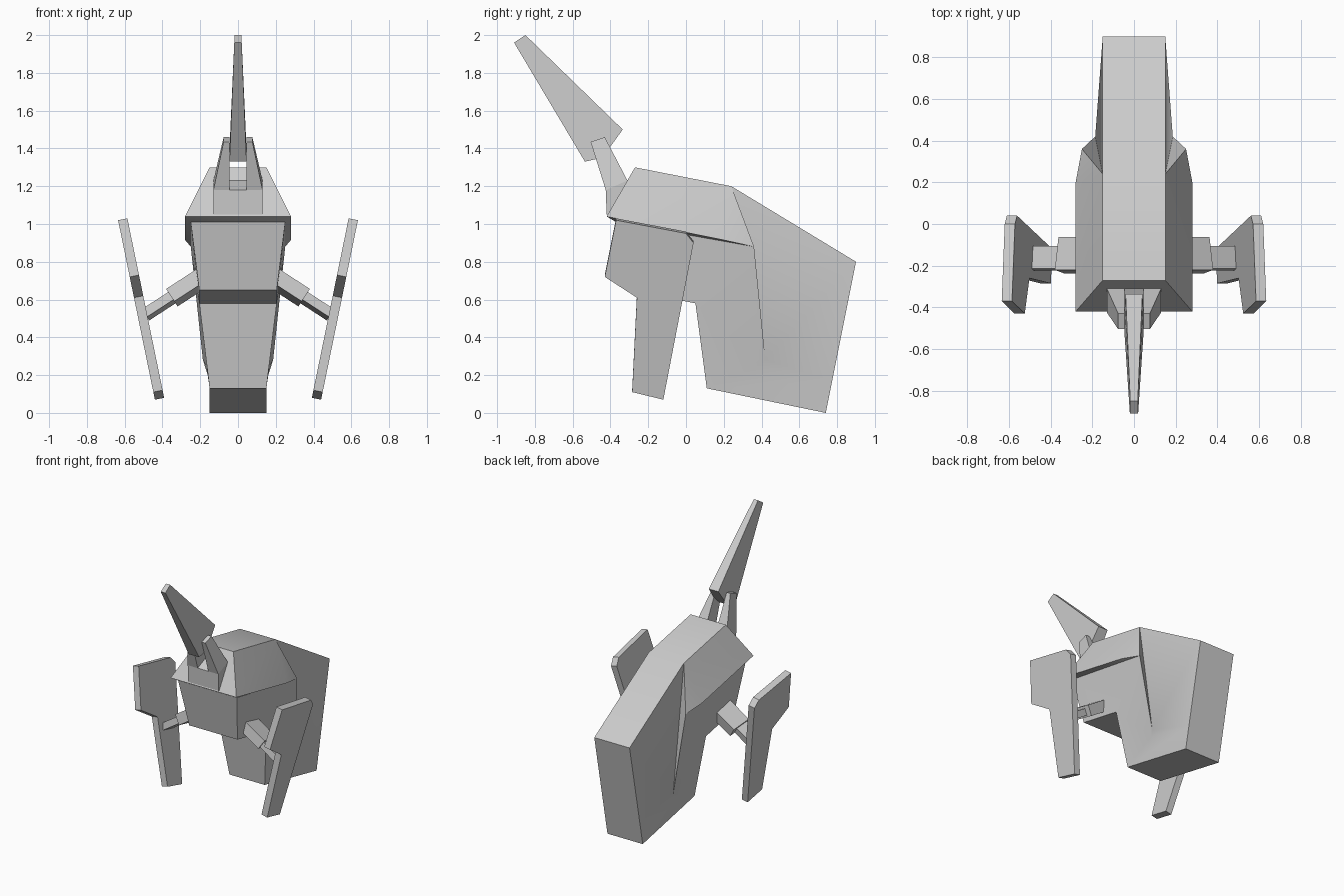
import bpy, bmesh
from math import radians
from mathutils import Vector

if "Cube" in bpy.data.objects:
    bpy.data.objects.remove(bpy.data.objects["Cube"], do_unlink=True)

grey = bpy.data.materials.new("light_grey")
grey.use_nodes = True
colour = (0.6, 0.6, 0.6, 1)
grey.diffuse_color = colour
grey.node_tree.nodes["Principled BSDF"].inputs["Base Color"].default_value = colour


def make(name, verts, faces, smooth=False):
    """Closed mesh with outward normals."""
    bm = bmesh.new()
    vs = [bm.verts.new(v) for v in verts]
    for f in faces:
        bm.faces.new([vs[i] for i in f])
    bmesh.ops.recalc_face_normals(bm, faces=bm.faces)
    mesh = bpy.data.meshes.new(name)
    bm.to_mesh(mesh)
    bm.free()
    mesh.materials.append(grey)
    ob = bpy.data.objects.new(name, mesh)
    bpy.context.collection.objects.link(ob)
    if smooth:
        bpy.ops.object.select_all(action='DESELECT')
        ob.select_set(True)
        bpy.context.view_layer.objects.active = ob
        bpy.ops.object.shade_smooth_by_angle(angle=radians(30))
    return ob


def bridge(name, loop_a, loop_b):
    """Solid between two matching outlines."""
    n = len(loop_a)
    faces = [list(range(n)), list(range(n, 2 * n))]
    faces += [(i, (i + 1) % n, n + (i + 1) % n, n + i) for i in range(n)]
    return make(name, list(loop_a) + list(loop_b), faces)


def flip(points):
    return [(-x, y, z) for x, y, z in points]


# Body: named corners of the left half, mirrored to the right
half = {
    "brow": (.28, -.42, 1.04), "crown": (.15, -.27, 1.30), "ridge": (.15, .24, 1.20),
    "tail": (.15, .90, .80), "hem": (.15, .774, .17), "skirt": (.186, .42, .28),
    "rim": (.28, .20, .915), "rim_end": (.25, .36, .88), "cheek": (.25, -.37, 1.01),
    "chin": (.205, -.30, .65), "throat": (.205, .05, .58), "shin": (.15, .11, .13),
    "heel": (.15, .74, 0), "skirt_in": (.168, .39, .25),
}
keys = list(half)
sides = [
    "brow crown ridge rim", "rim ridge rim_end", "ridge skirt rim_end",
    "ridge tail skirt", "tail hem skirt", "brow rim rim_end cheek",
    "cheek chin throat rim_end", "throat shin skirt_in rim_end",
    "shin heel hem skirt_in", "skirt hem skirt_in", "rim_end skirt skirt_in",
]
ring = "brow crown ridge tail hem heel shin throat chin cheek".split()
n = len(keys)
faces = []
for s in sides:
    f = [keys.index(k) for k in s.split()]
    faces += [f, [i + n for i in f]]
for a, b in zip(ring, ring[1:] + ring[:1]):
    i, j = keys.index(a), keys.index(b)
    faces.append((i, j, j + n, i + n))
corners = list(half.values())
make("body", corners + flip(corners), faces, smooth=True)

# Horn mount: base block
base = [(-.42, 1.05), (-.425, 1.18), (-.31, 1.23), (-.25, 1.2), (-.3, 1.05)]
bridge("horn_base", [(.13, y, z) for y, z in base], [(-.13, y, z) for y, z in base])

# Horn: blade that narrows toward the tip
horn = [(-.91, 1.96), (-.85, 2.0), (-.335, 1.5), (-.40, 1.41), (-.47, 1.345), (-.535, 1.33)]
left = [(.018 + .027 * min(1, (2 - z) / .6), y, z) for y, z in horn]
bridge("horn", left, flip(left))

# Paired parts
prong = [(-.425, 1.18), (-.505, 1.435), (-.43, 1.46), (-.31, 1.23)]
wing = [(-.37, 1.02), (-.43, .72), (-.26, .61), (-.285, .11), (-.12, .07), (.04, .90), (0, .95)]
arm_dir = Vector((.838, 0, -.545))
arm_side = Vector((-.11, .98, -.17)).normalized()
arm_up = arm_dir.cross(arm_side).normalized()


def section(x, z, y, w, h):
    """Rectangular cross-section of the arm."""
    c = Vector((x, y, z))
    return [tuple(c + arm_side * (a * w) + arm_up * (b * h))
            for a, b in ((-.5, -.5), (.5, -.5), (.5, .5), (-.5, .5))]


for side, mirror in (("left", False), ("right", True)):
    def pair(part, a, b):
        if mirror:
            a, b = flip(a), flip(b)
        bridge(side + "_" + part, a, b)

    # Prong holding the horn
    outer = [(.13 if z < 1.3 else .076, y, z) for y, z in prong]
    pair("prong", outer, [(.045, y, z) for y, z in prong])

    # Leaning side panel
    outer = [(.44 + (z - .07) * .205, y, z) for y, z in wing]
    pair("panel", outer, [(x - .049, y, z + .01) for x, y, z in outer])

    # Stepped arm joining body and panel
    pair("upper_arm", section(.15, .74, -.15, .16, .08), section(.35, .61, -.15, .16, .08))
    pair("fore_arm", section(.33, .623, -.165, .11, .05), section(.49, .519, -.165, .11, .05))
